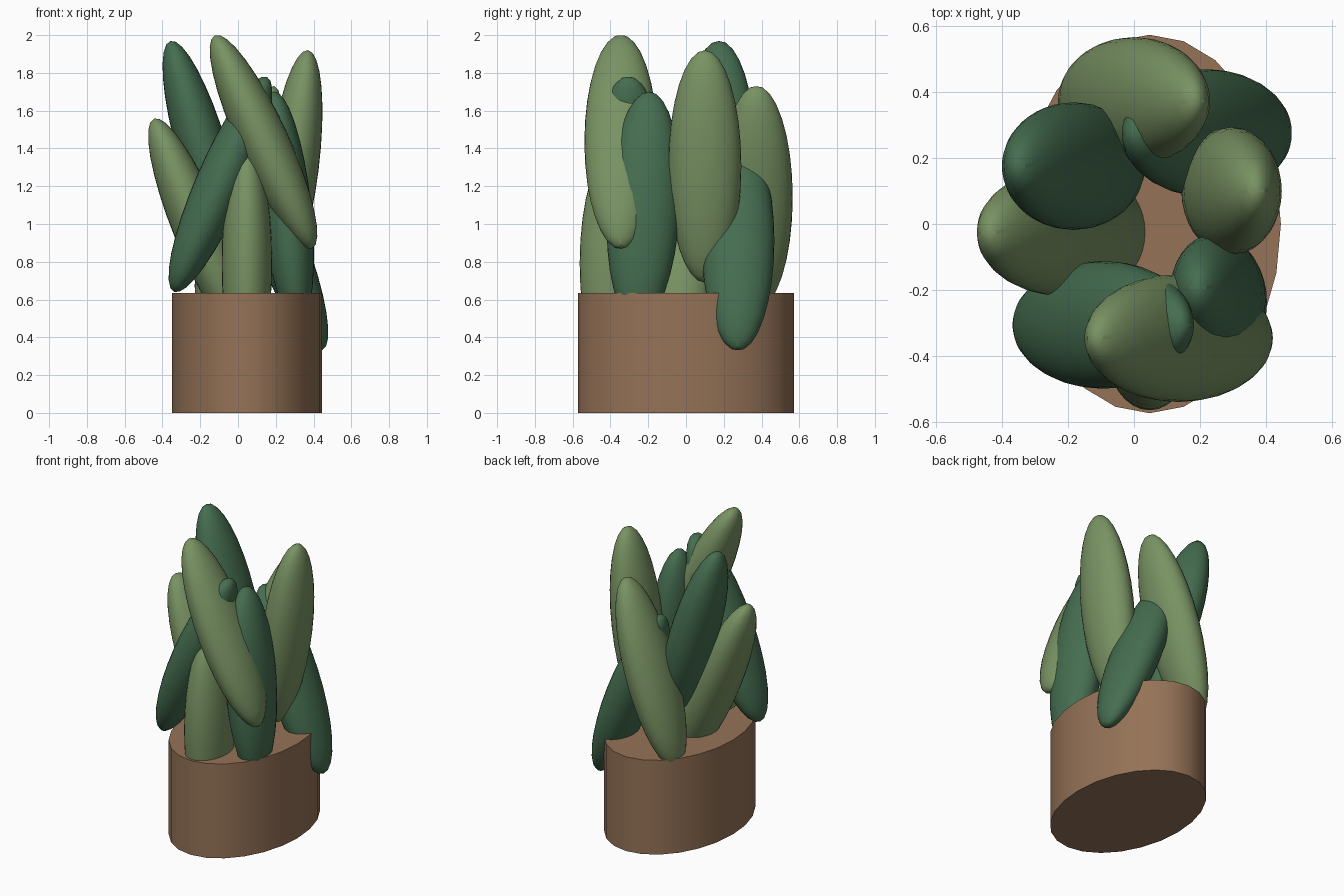
import bpy
from math import radians

cube = bpy.data.objects.get("Cube")
if cube:
    bpy.data.objects.remove(cube, do_unlink=True)


def material(name, rgb):
    mat = bpy.data.materials.new(name)
    mat.use_nodes = True
    color = (*rgb, 1)
    mat.diffuse_color = color
    mat.node_tree.nodes["Principled BSDF"].inputs["Base Color"].default_value = color
    return mat


light_green = material("light green", (0.19, 0.29, 0.125))
dark_green = material("dark green", (0.06, 0.155, 0.08))
clay_brown = material("clay brown", (0.30, 0.17, 0.095))

LEAF_SIZE = (0.133, 0.193, 0.62)  # thickness, width, length (half sizes)


def finish(name, mat):
    obj = bpy.context.object
    obj.name = name
    obj.data.materials.append(mat)
    bpy.ops.object.transform_apply(location=False, rotation=False, scale=True)
    bpy.ops.object.shade_smooth_by_angle(angle=radians(30))
    return obj


def leaf(name, mat, center, tilt, lean=0):
    """Flattened long ellipsoid; tilt swings the tip to +x, lean to -y."""
    bpy.ops.mesh.primitive_uv_sphere_add(
        segments=32, ring_count=16, radius=1, location=center,
        rotation=(radians(lean), radians(tilt), 0))
    bpy.context.object.scale = LEAF_SIZE
    finish(name, mat)


# Oval pot
bpy.ops.mesh.primitive_cylinder_add(vertices=24, radius=1, depth=1,
                                    location=(0.047, 0, 0.3175))
bpy.context.object.scale = (0.397, 0.572, 0.635)
finish("pot", clay_brown)

# Ring of leaves
leaf("front_tall_leaf", light_green, (0.135, -0.345, 1.435), -24.6)
leaf("front_upright_leaf", light_green, (0.047, -0.37, 0.79), 0)
leaf("front_crossing_leaf", dark_green, (-0.093, -0.305, 1.21), 23.4)
leaf("front_left_leaf", dark_green, (0.255, -0.225, 1.085), -6, -3)
leaf("left_leaf", light_green, (0.295, 0.1, 1.305), 7)
leaf("back_drooping_leaf", dark_green, (0.22, 0.275, 0.909), -21.4)
leaf("back_leaf", light_green, (0, 0.372, 1.14), 18)
leaf("right_tall_leaf", dark_green, (-0.183, 0.175, 1.374), -16.4)
leaf("right_low_leaf", light_green, (-0.213, -0.025, 0.983), -22)
